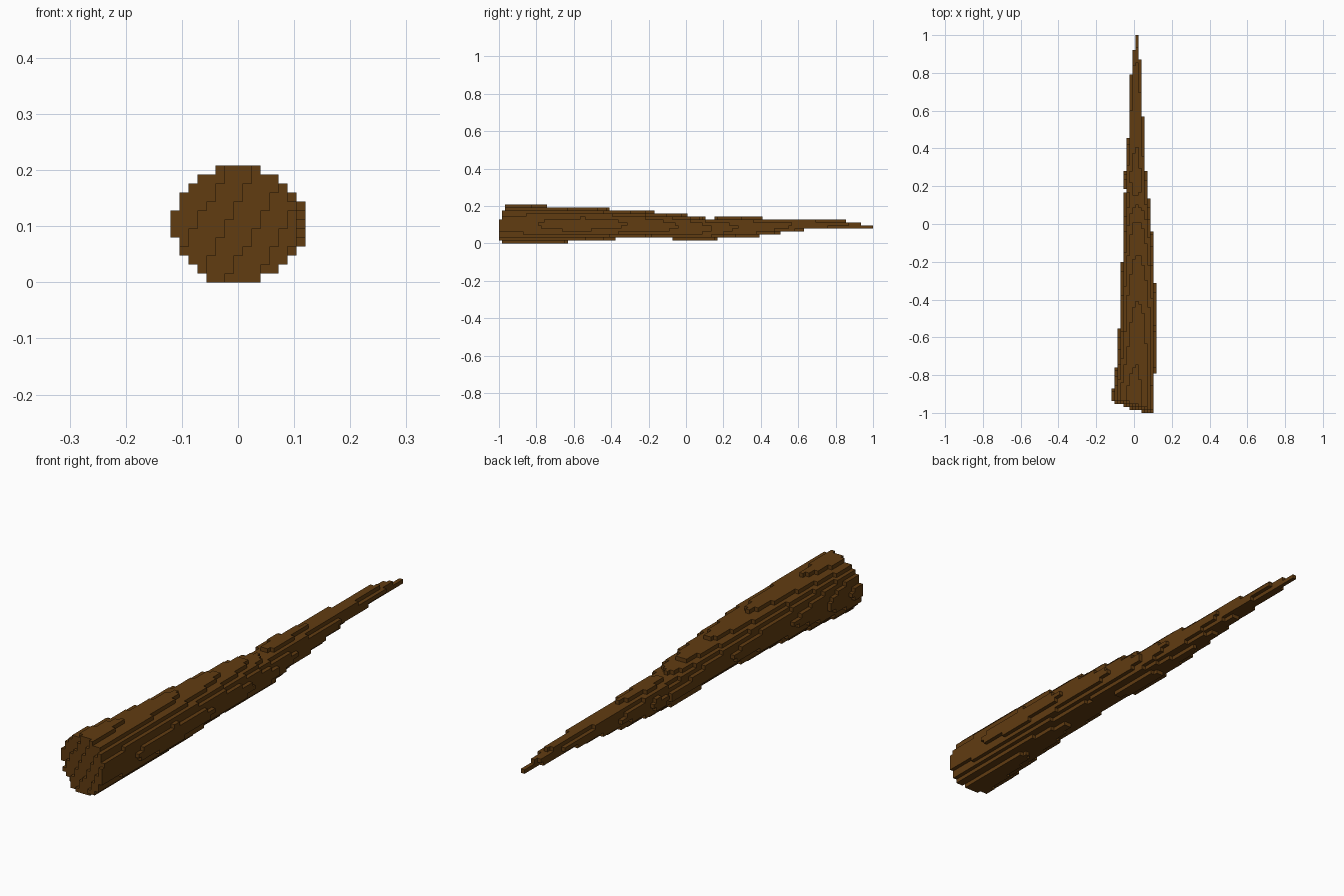
import bpy, bmesh

if "Cube" in bpy.data.objects:
    bpy.data.objects.remove(bpy.data.objects["Cube"])

H = 0.016          # block size
NX, NY, NZ = 15, 125, 13

# Outline of the stick along y: (y, offset) for each side
LEFT = [(-1, -.118), (-.9, -.112), (-.78, -.096), (-.63, -.080), (-.25, -.064), (.06, -.048),
        (.19, -.045), (.21, -.048), (.26, -.048), (.28, -.044), (.40, -.032), (.76, -.016), (.92, 0), (1, .015)]
RIGHT = [(-1, .1), (-.73, .112), (-.55, .117), (-.37, .112), (-.07, .096), (.12, .080),
         (.23, .064), (.52, .048), (.84, .032), (1, .016)]
TOP = [(-1, .208), (-.81, .200), (-.46, .184), (-.20, .168), (0, .152), (.08, .136), (.12, .130),
       (.17, .136), (.25, .140), (.34, .136), (.6, .126), (.84, .120), (.92, .104), (1, .088)]
BOTTOM = [(-1, .001), (-.68, .008), (-.44, .024), (-.2, .034), (-.03, .024), (.06, .022), (.15, .024),
          (.28, .040), (.37, .040), (.485, .056), (.6, .072), (.8, .086), (1, .088)]


def interp(pts, y):
    for (y0, a), (y1, b) in zip(pts, pts[1:]):
        if y <= y1:
            return a + (b - a) * (y - y0) / (y1 - y0)
    return pts[-1][1]


# Fill blocks inside the elliptical section, behind the slanted cut end
cells = set()
for j in range(NY):
    y = -1 + (j + .5) * H
    l, r, t, b = (interp(p, y) for p in (LEFT, RIGHT, TOP, BOTTOM))
    cx, cz = (l + r) / 2, (t + b) / 2
    rx, rz = (r - l) / 2 + .003, (t - b) / 2 + .003
    for i in range(NX):
        x = (i - 7) * H
        for k in range(NZ):
            z = (k + .5) * H
            cut = -.992 - .3 * (x - .032) + .16 * z
            if y >= cut and ((x - cx) / rx) ** 2 + ((z - cz) / rz) ** 2 <= 1:
                cells.add((i, j, k))

# Outer faces only: direction and corner loop of each block side
SIDES = [((1, 0, 0), ((1, 0, 0), (1, 1, 0), (1, 1, 1), (1, 0, 1))),
         ((-1, 0, 0), ((0, 0, 0), (0, 0, 1), (0, 1, 1), (0, 1, 0))),
         ((0, 1, 0), ((0, 1, 0), (0, 1, 1), (1, 1, 1), (1, 1, 0))),
         ((0, -1, 0), ((0, 0, 0), (1, 0, 0), (1, 0, 1), (0, 0, 1))),
         ((0, 0, 1), ((0, 0, 1), (1, 0, 1), (1, 1, 1), (0, 1, 1))),
         ((0, 0, -1), ((0, 0, 0), (0, 1, 0), (1, 1, 0), (1, 0, 0)))]
bm = bmesh.new()
verts = {}


def corner(p):
    if p not in verts:
        verts[p] = bm.verts.new(((p[0] - 7.5) * H, -1 + p[1] * H, p[2] * H))
    return verts[p]


for c in sorted(cells):
    for d, loop in SIDES:
        if tuple(a + b for a, b in zip(c, d)) not in cells:
            bm.faces.new([corner(tuple(a + b for a, b in zip(c, o))) for o in loop])

mesh = bpy.data.meshes.new("wooden_stick")
bm.to_mesh(mesh)
bm.free()

brown = bpy.data.materials.new("dark brown wood")
brown.diffuse_color = (.12, .045, .0055, 1)
brown.use_nodes = True
brown.node_tree.nodes["Principled BSDF"].inputs["Base Color"].default_value = brown.diffuse_color
mesh.materials.append(brown)
stick = bpy.data.objects.new("wooden_stick", mesh)
bpy.context.scene.collection.objects.link(stick)
